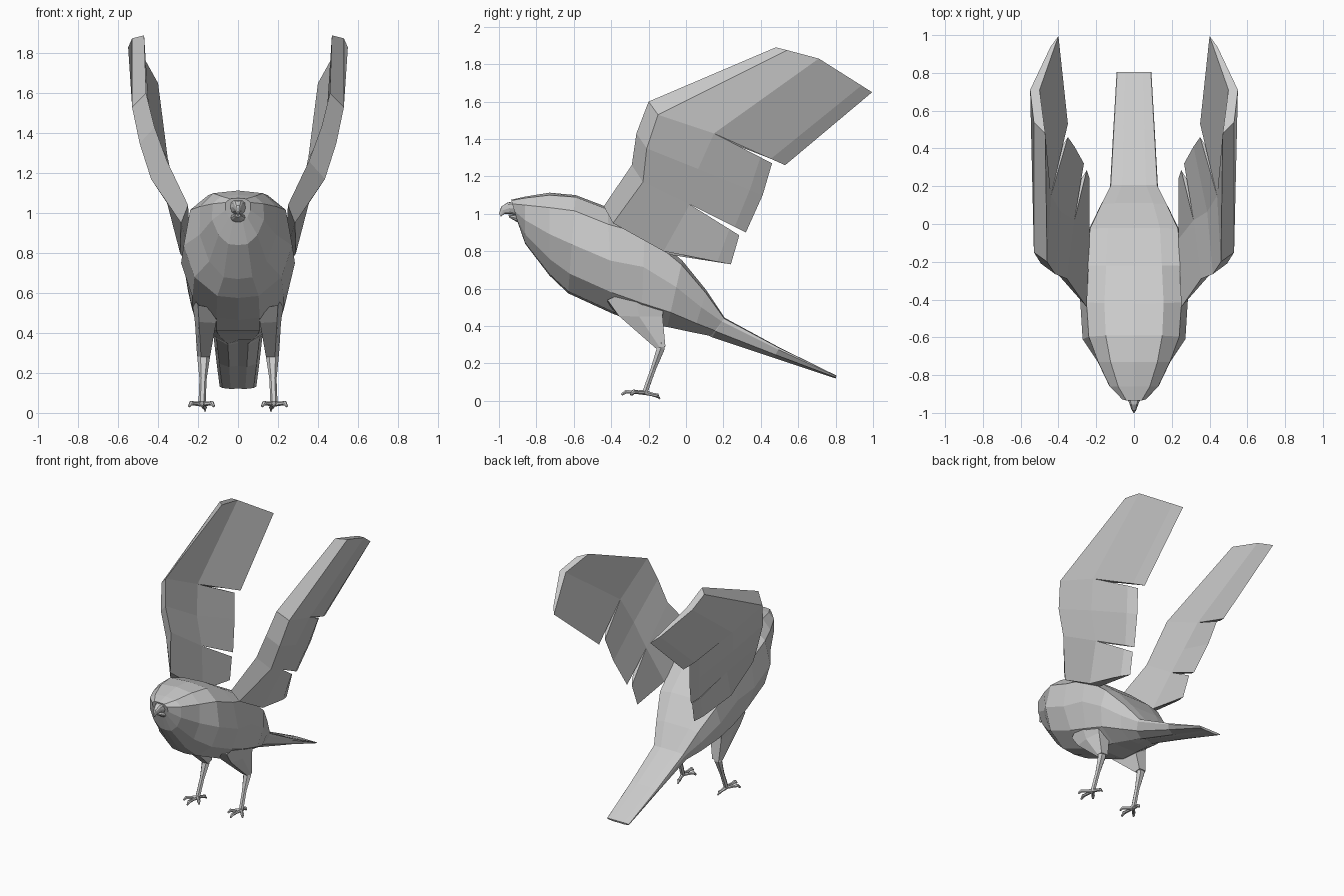
import bpy, bmesh
from math import sin, cos, tau
from mathutils import Vector

if "Cube" in bpy.data.objects:
    bpy.data.objects.remove(bpy.data.objects["Cube"])


def loft(name, rings, mirror=False):
    """Skin a list of equal-length closed rings, with end caps."""
    bm = bmesh.new()
    vs = [[bm.verts.new(p) for p in r] for r in rings]
    n = len(vs[0])
    for a, b in zip(vs, vs[1:]):
        for i in range(n):
            j = (i + 1) % n
            bm.faces.new((a[i], a[j], b[j], b[i]))
    bm.faces.new(vs[0])
    bm.faces.new(vs[-1])
    bmesh.ops.recalc_face_normals(bm, faces=bm.faces)
    me = bpy.data.meshes.new(name)
    bm.to_mesh(me)
    bm.free()
    ob = bpy.data.objects.new(name, me)
    bpy.context.collection.objects.link(ob)
    if mirror:
        ob.modifiers.new("Mirror", 'MIRROR').use_mirror_merge = False
    return ob


# half cross-sections: (width factor, height factor)
HEAD = [(0, 1), (.62, .97), (.95, .82), (.96, .5), (.72, .2), (.36, .02), (0, 0)]
BODY = [(0, 1), (.55, .98), (.88, .84), (1, .5), (.8, .2), (.38, .02), (0, 0)]
BACK = [(0, 1), (.55, 1), (.93, .94), (1, .6), (.86, .22), (.4, .0), (0, 0)]
FLAT = [(0, 1), (.5, 1), (.97, .96), (1, .8), (.85, .3), (.4, .0), (0, .1)]


def section(top, bot, w, prof=BODY):
    t, b = Vector((0, *top)), Vector((0, *bot))
    half = [b.lerp(t, h) + Vector((w * f, 0, 0)) for f, h in prof]
    return half + [Vector((-p.x, p.y, p.z)) for p in reversed(half[1:-1])]


def tube(name, path, mirror=True, sides=6):
    """path: (x, y, z, radius across, radius deep)"""
    pts = [Vector(p[:3]) for p in path]
    rings = []
    for i, p in enumerate(path):
        d = pts[min(i + 1, len(pts) - 1)] - pts[max(i - 1, 0)]
        ref = Vector((0, -.6, .8)) if abs(d.z) < abs(d.y) else Vector((0, -1, 0))
        side = d.cross(ref).normalized()
        up = side.cross(d).normalized()
        rings.append([pts[i] + side * p[3] * cos(k * tau / sides)
                      + up * p[4] * sin(k * tau / sides) for k in range(sides)])
    return loft(name, rings, mirror)


# head and body
loft("body", [section(*s) for s in (
    ((-.935, 1.075), (-.90, .955), .065, HEAD),
    ((-.86, 1.092), (-.86, .84), .135, HEAD),
    ((-.73, 1.113), (-.73, .67), .20, HEAD),
    ((-.59, 1.10), (-.63, .575), .272, BODY),
    ((-.42, 1.035), (-.39, .465), .285, BODY),
    ((-.22, .92), (-.24, .41), .268, BACK),
    ((-.02, .75), (-.10, .395), .25, BACK),
    ((.11, .59), (.04, .365), .185, BACK),
    ((.21, .44), (.14, .345), .125, FLAT))])

# tail
loft("tail", [section(*s, FLAT) for s in (
    ((.13, .54), (.08, .37), .13),
    ((.205, .445), (.14, .34), .127),
    ((.50, .285), (.47, .23), .11),
    ((.805, .135), (.80, .12), .092))])

# hooked beak and chin
loft("upper_beak", [section(*s) for s in (
    ((-.90, 1.07), (-.88, .98), .055),
    ((-.955, 1.06), (-.935, 1.0), .026),
    ((-.988, 1.038), (-.97, 1.0), .014),
    ((-1.0, 1.0), (-.99, .985), .004))])
loft("lower_beak", [section(*s) for s in (
    ((-.87, 1.0), (-.87, .94), .045),
    ((-.915, .995), (-.91, .96), .035),
    ((-.95, .995), (-.945, .98), .012))])

# wing chords: leading edge, outer ridge, outer middle, inner middle
root = ((.25, -.44, 1.04), (.285, -.39, .95), (.29, -.12, .80), (.235, -.08, .78))
slit1 = ((.355, -.29, 1.26), (.435, -.23, 1.17), (.355, .02, 1.05), (.315, .02, 1.05))
slit2 = ((.46, -.20, 1.60), (.53, -.15, 1.53), (.49, .15, 1.43), (.44, .15, 1.43))
tip = ((.47, .48, 1.89), (.53, .54, 1.875), (.55, .71, 1.83), (.50, .71, 1.83))


def chord(s, trail):
    """closed chord outline with a bevelled trailing edge"""
    L, R, M, N = s
    t = Vector(trail)
    outer = t.lerp(Vector(M), .2) + Vector((.012, 0, 0))
    return [L, R, M, outer, t, N]


def bulge(s, e, off):
    """chord halfway between two others, bowed outwards"""
    return tuple(Vector(a).lerp(Vector(b), .5) + Vector(off) for a, b in zip(s, e))


loft("inner_wing_feathers", [chord(root, (.235, .24, .73)),
                             chord(slit1, (.25, .285, .885))], True)
loft("middle_wing_feathers", [chord(slit1, (.265, .32, .90)),
                              chord(bulge(slit1, slit2, (.01, -.02, 0)), (.315, .41, 1.10)),
                              chord(slit2, (.35, .46, 1.27))], True)
loft("outer_wing_feathers", [chord(slit2, (.35, .53, 1.26)),
                             chord(tip, (.40, .995, 1.65))], True)

# feathered thighs
loft("thigh", [
    [(.10, -.42, .52), (.20, -.42, .54), (.235, -.28, .60), (.225, -.12, .55), (.10, -.10, .50)],
    [(.11, -.35, .45), (.195, -.36, .455), (.215, -.25, .45), (.205, -.125, .45), (.115, -.125, .44)],
    [(.14, -.155, .28), (.185, -.16, .28), (.205, -.14, .285), (.195, -.11, .29), (.14, -.11, .29)]], True)

# lower legs
tube("lower_leg", [(.17, -.13, .33, .026, .015), (.172, -.135, .28, .032, .024),
                   (.175, -.175, .17, .018, .016), (.18, -.22, .045, .018, .016)])

# toes with drooping claws
for label, x, y in (("inner_toe", .12, -.29), ("middle_toe", .18, -.345),
                    ("outer_toe", .245, -.295), ("rear_toe", .165, -.14)):
    a, b = Vector((.18, -.22, .045)), Vector((x, y, .03))
    m, k = a.lerp(b, .5), a.lerp(b, .82)
    drop = -.012 if label == "rear_toe" else 0
    tube(label, [(*a, .014, .014), (m.x, m.y, .046 + drop, .011, .010),
                 (k.x, k.y, .049 + drop * 1.7, .013, .012), (b.x, b.y, .032 + drop * 1.8, .006, .006)])
